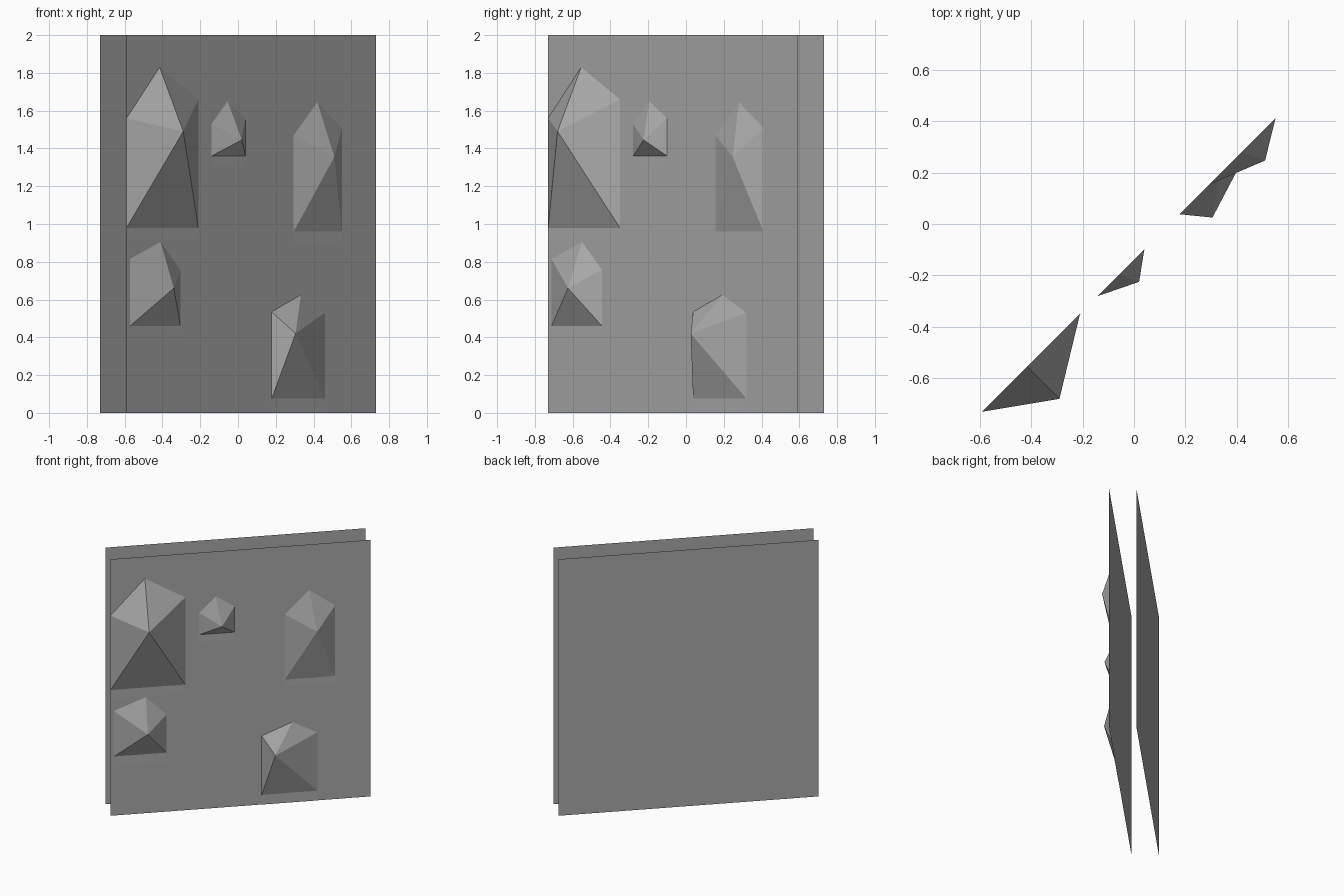
import bpy, bmesh

# Remove the default cube
cube = bpy.data.objects.get("Cube")
if cube:
    bpy.data.objects.remove(cube, do_unlink=True)

# One plain grey for everything
GREY = (0.40, 0.40, 0.40, 1.0)
grey = bpy.data.materials.new("stone grey")
grey.use_nodes = True
grey.diffuse_color = GREY
grey.node_tree.nodes["Principled BSDF"].inputs["Base Color"].default_value = GREY

HALF, GAP, HEIGHT = 0.66, 0.07, 2.0


def on_panel(x, z, lift=0.0):
    """Point on the diagonal front panel, lifted along its normal."""
    return (x + lift, x - 2 * GAP - lift, z)


def add_mesh(name, points, faces):
    mesh = bpy.data.meshes.new(name)
    bm = bmesh.new()
    verts = [bm.verts.new(p) for p in points]
    for f in faces:
        bm.faces.new([verts[i] for i in f])
    bm.to_mesh(mesh)
    bm.free()
    mesh.materials.append(grey)
    obj = bpy.data.objects.new(name, mesh)
    bpy.context.collection.objects.link(obj)
    return obj


def panel(name, side):
    """Thin upright diagonal sheet; side +1 is front, -1 is back."""
    dx, dy = side * GAP, -side * GAP
    ends = [(-HALF + dx, -HALF + dy), (HALF + dx, HALF + dy)][::side]
    (ax, ay), (bx, by) = ends
    add_mesh(name, [(ax, ay, 0), (bx, by, 0), (bx, by, HEIGHT), (ax, ay, HEIGHT)],
             [(0, 1, 2, 3)])


def crystal(name, left, right, top, base, skirt, apex):
    """Five-sided low gem: left, right and top are (x, z) on the panel."""
    rim = [(left[0], base), (right[0], base), right, top, left]
    points = [on_panel(x, z) for x, z in rim] + [apex]
    # flat foot strip lying against the panel
    points += [on_panel(left[0], skirt, 0.001), on_panel(right[0], skirt, 0.001)]
    faces = [(i, (i + 1) % 5, 5) for i in range(5)] + [(6, 7, 1, 0)]
    add_mesh(name, points, faces)


# Panels
panel("front_panel", 1)
panel("back_panel", -1)

# Crystals on the front panel
crystal("large_crystal", (-0.59, 1.56), (-0.21, 1.66), (-0.415, 1.83),
        0.98, 0.915, (-0.29, -0.68, 1.49))
crystal("small_crystal", (-0.14, 1.53), (0.04, 1.56), (-0.055, 1.65),
        1.36, 1.305, (0.02, -0.225, 1.445))
crystal("tall_crystal", (0.295, 1.47), (0.55, 1.51), (0.42, 1.645),
        0.96, 0.905, (0.51, 0.247, 1.355))
crystal("middle_crystal", (-0.572, 0.815), (-0.305, 0.757), (-0.41, 0.905),
        0.46, 0.385, (-0.34, -0.625, 0.66))
crystal("low_crystal", (0.178, 0.535), (0.46, 0.53), (0.333, 0.625),
        0.075, 0.0, (0.305, 0.025, 0.42))
